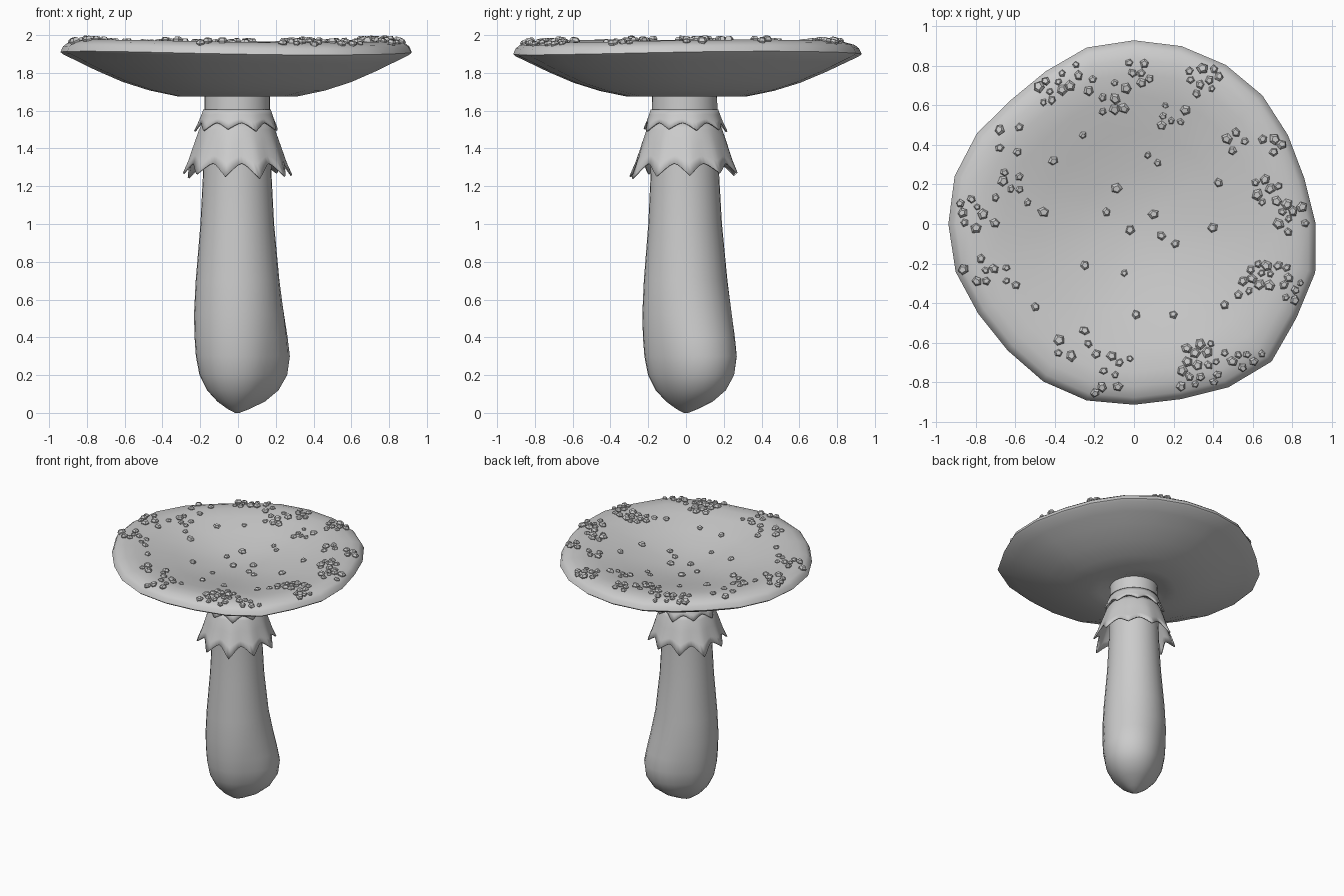
import bpy, bmesh, random
from math import sin, cos, pi, atan2, hypot, radians
from mathutils import Vector, Matrix

if "Cube" in bpy.data.objects:
    bpy.data.objects.remove(bpy.data.objects["Cube"])

random.seed(7)


def make_object(name, bm, angle=40):
    bmesh.ops.recalc_face_normals(bm, faces=bm.faces)
    mesh = bpy.data.meshes.new(name)
    bm.to_mesh(mesh)
    bm.free()
    obj = bpy.data.objects.new(name, mesh)
    bpy.context.collection.objects.link(obj)
    bpy.ops.object.select_all(action='DESELECT')
    obj.select_set(True)
    bpy.context.view_layer.objects.active = obj
    bpy.ops.object.shade_smooth_by_angle(angle=radians(angle))
    return obj


def loft(rings, caps=True):
    """Bridge a stack of closed point rings."""
    bm = bmesh.new()
    vr = [[bm.verts.new(p) for p in ring] for ring in rings]
    n = len(vr[0])
    for a, b in zip(vr, vr[1:]):
        for i in range(n):
            j = (i + 1) % n
            bm.faces.new((a[i], a[j], b[j], b[i]))
    if caps:
        bm.faces.new(vr[0])
        bm.faces.new(vr[-1])
    return bm


def lerp_table(table, x):
    for (x0, y0), (x1, y1) in zip(table, table[1:]):
        if x <= x1:
            return y0 + (y1 - y0) * (x - x0) / (x1 - x0)
    return table[-1][1]


# Cap: shallow dish with an irregular outline
RIM = [.92, .893, .90, .92, .93, .932, .93, .925, .893, .885, .918, .94,
       .94, .935, .91, .905, .92, .925, .915, .918, .955, .985, .95, .95]
TOP = [(0, 1.845), (.15, 1.85), (.3, 1.868), (.5, 1.905), (.7, 1.95),
       (.82, 1.968), (.9, 1.968), (.96, 1.953), (.985, 1.935), (1, 1.905)]
UNDER = [(.985, 1.893), (.9, 1.855), (.8, 1.81), (.65, 1.75), (.5, 1.706),
         (.34, 1.675), (.26, 1.68), (.2, 1.70), (.1, 1.71)]


def rim_radius(a):
    f = (a % (2 * pi)) / (2 * pi) * 24
    i = int(f) % 24
    return RIM[i] + (RIM[(i + 1) % 24] - RIM[i]) * (f - int(f))


def cap_ring(t, z):
    s = t * t
    return [(t * RIM[i] * cos(i * pi / 12), t * RIM[i] * sin(i * pi / 12),
             z + .01 * s * sin(i * pi / 6 + .6)) for i in range(24)]


cap = loft([cap_ring(max(t, .02), z) for t, z in TOP + UNDER])
make_object("cap", cap, 50)


def cap_height(x, y):
    a = atan2(y, x)
    t = hypot(x, y) / rim_radius(a)
    return lerp_table(TOP, t) + .01 * t * t * sin(2 * a + .6)


# Stem: z, radius, extra bulge towards the back right
STEM = [(0, .012, 0), (.02, .05, .02), (.06, .105, .06), (.12, .16, .085),
        (.2, .2, .094), (.3, .219, .088), (.4, .226, .062), (.52, .229, .032),
        (.7, .22, .006), (1.0, .195, 0), (1.25, .182, 0), (1.5, .175, 0), (1.73, .172, 0)]
rings = []
for z, r, b in STEM:
    ring = []
    for i in range(32):
        a = i * pi / 16
        rr = r + b * max(0, cos(a - radians(42))) ** 2
        ring.append((rr * cos(a) - .004, rr * sin(a) - .008 * z / 1.7, z))
    rings.append(ring)
make_object("stem", loft(rings), 60)


# Ragged skirts: profile of (radius, z), points hang down at the hem
def skirt(name, profile, points, drop, flare, phase):
    n = points * 8
    size = [random.uniform(.65, 1.1) for _ in range(points)]
    rings = []
    for k, (r, z) in enumerate(profile):
        w = (k / (len(profile) - 1)) ** 2
        ring = []
        for i in range(n):
            u = ((i + 4) % n) / 8
            tip = (1 - abs(sin(pi * (u - .5)))) ** .8 * size[int(u)]
            a = 2 * pi * i / n + phase
            rr = r + w * flare * tip
            ring.append((rr * cos(a) - .005, rr * sin(a) - .008, z - w * drop * tip))
        rings.append(ring)
    obj = make_object(name, loft(rings, caps=False), 60)
    mod = obj.modifiers.new("thickness", 'SOLIDIFY')
    mod.thickness = .01
    mod.offset = 0


skirt("upper_skirt", [(.174, 1.605), (.182, 1.58), (.19, 1.555), (.197, 1.535)],
      9, .05, .03, .3)
skirt("lower_skirt", [(.174, 1.54), (.195, 1.5), (.218, 1.43), (.238, 1.36), (.252, 1.32)],
      10, .075, .045, .1)

# Warts: single ones in the dish, then clusters (x, y, count, spread) near the rim
SINGLES = [(-.09, .18), (-.14, .06), (-.02, -.03), (.1, .05), (.14, -.06), (.21, -.1),
           (.4, -.02), (.43, .21), (.07, .35), (.12, .31), (-.26, .45), (-.41, .32),
           (-.46, .06), (-.54, .11), (-.25, -.21), (-.05, -.25), (.01, -.46), (.2, -.46),
           (-.6, -.31), (-.5, -.42), (.46, -.41), (.53, -.36), (-.16, .57), (.14, .5),
           (-.86, -.23)]
CLUSTERS = [(.68, .16, 10, .07), (.8, .03, 8, .07), (.71, -.25, 8, .08), (.82, -.33, 5, .06),
            (.61, -.28, 5, .06), (.36, -.7, 14, .1), (.58, -.73, 6, .09), (.28, -.8, 4, .06),
            (-.1, -.76, 9, .1), (-.3, -.6, 5, .09), (-.72, -.25, 7, .08), (-.79, .06, 9, .1),
            (-.63, .22, 5, .06), (-.65, .42, 4, .07), (-.43, .68, 8, .09), (-.28, .75, 5, .08),
            (-.1, .65, 6, .07), (.02, .76, 6, .06), (.2, .57, 5, .06), (.36, .72, 9, .08),
            (.5, .42, 4, .07), (.72, .4, 4, .08)]
spots = list(SINGLES)
for cx, cy, count, spread in CLUSTERS:
    placed = 0
    for _ in range(200):
        x, y = cx + random.uniform(-spread, spread), cy + random.uniform(-spread, spread)
        if hypot(x, y) > .95 * rim_radius(atan2(y, x)):
            continue
        if all(hypot(x - p, y - q) > .042 for p, q in spots):
            spots.append((x, y))
            placed += 1
            if placed == count:
                break

bm = bmesh.new()
for x, y in spots:
    e = .015
    normal = Vector((cap_height(x - e, y) - cap_height(x + e, y),
                     cap_height(x, y - e) - cap_height(x, y + e), 2 * e)).normalized()
    size = random.uniform(.019, .033)
    rot = normal.to_track_quat('Z', 'Y').to_matrix().to_4x4()
    place = (Matrix.Translation((x, y, cap_height(x, y))) @ rot
             @ Matrix.Rotation(random.uniform(0, 6.28), 4, 'Z'))
    # chunky five-sided lump: wide waist, narrower top and bottom
    layers = []
    for h, s in ((-.4, .75), (.25, 1), (.75, .6)):
        layers.append([bm.verts.new(place @ Vector((
            size * s * random.uniform(.85, 1.1) * cos(k * 2 * pi / 5),
            size * s * random.uniform(.75, 1.0) * sin(k * 2 * pi / 5),
            size * h))) for k in range(5)])
    for a, b in zip(layers, layers[1:]):
        for k in range(5):
            j = (k + 1) % 5
            bm.faces.new((a[k], a[j], b[j], b[k]))
    bm.faces.new(layers[0])
    bm.faces.new(layers[-1])
make_object("warts", bm, 35)
